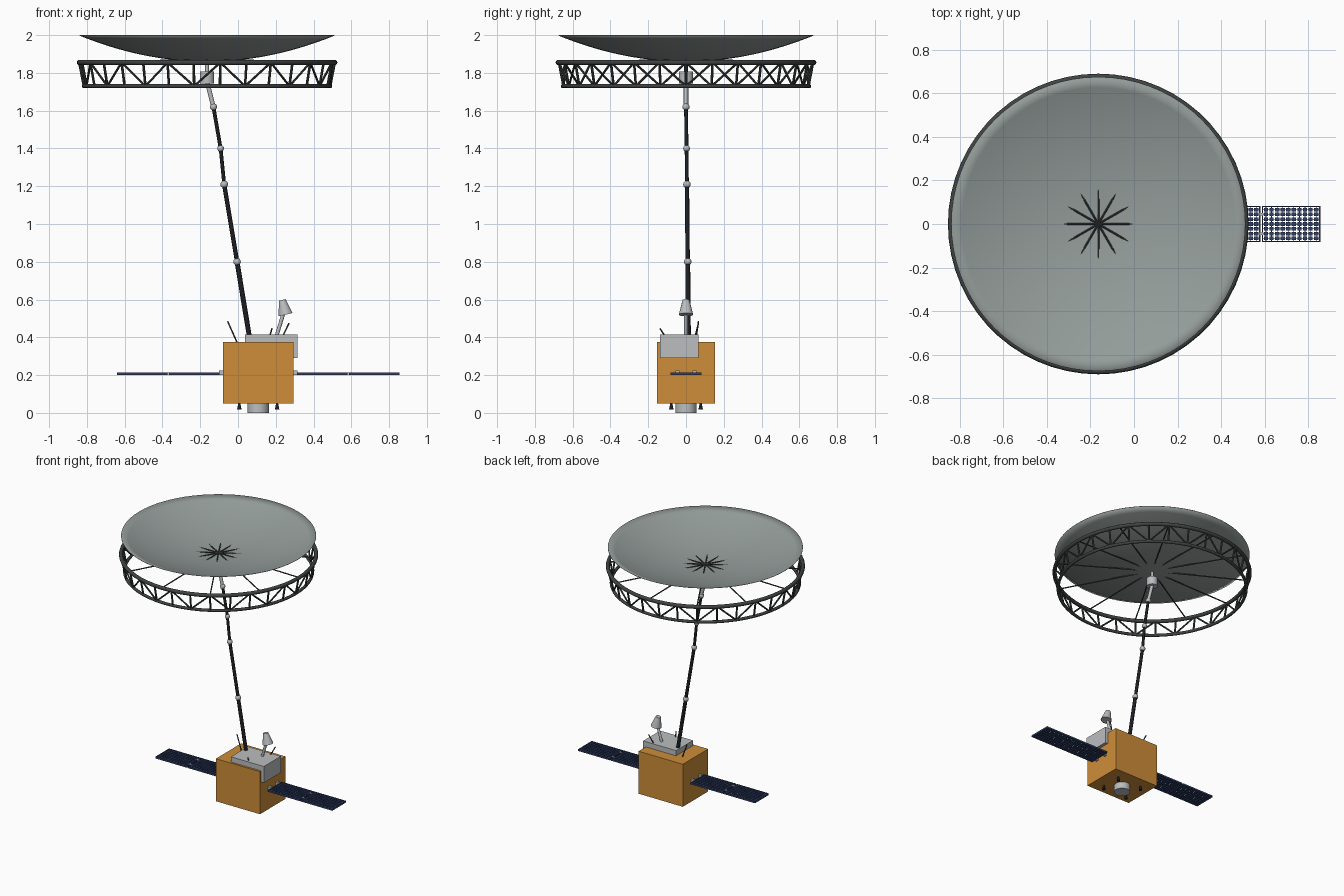
import bpy, bmesh, math
from mathutils import Vector, Matrix

if "Cube" in bpy.data.objects:
    bpy.data.objects.remove(bpy.data.objects["Cube"])

CX = 0.107      # bus centre x
DX = -0.164     # reflector centre x


def material(name, rgb):
    m = bpy.data.materials.new(name)
    m.diffuse_color = (*rgb, 1)
    m.use_nodes = True
    m.node_tree.nodes["Principled BSDF"].inputs["Base Color"].default_value = m.diffuse_color
    return m


GOLD = material("gold_foil", (0.62, 0.27, 0.04))
CARBON = material("carbon", (0.05, 0.056, 0.055))
BLACK = material("black", (0.012, 0.013, 0.016))
MESH = material("reflector_mesh", (0.30, 0.34, 0.33))
BLUE = material("solar_blue", (0.03, 0.05, 0.14))
METAL = material("metal", (0.5, 0.51, 0.53))


def box(bm, lo, hi):
    lo, hi = Vector(lo), Vector(hi)
    mat = Matrix.Translation((lo + hi) / 2) @ Matrix.Diagonal((*(hi - lo), 1))
    bmesh.ops.create_cube(bm, size=1, matrix=mat)


def rod(bm, a, b, r1, r2=None, seg=8):
    a, b = Vector(a), Vector(b)
    d = b - a
    mat = Matrix.Translation((a + b) / 2) @ d.to_track_quat('Z', 'Y').to_matrix().to_4x4()
    bmesh.ops.create_cone(bm, cap_ends=True, segments=seg, radius1=r1,
                          radius2=r1 if r2 is None else r2, depth=d.length, matrix=mat)


def ball(bm, p, r):
    bmesh.ops.create_uvsphere(bm, u_segments=16, v_segments=10, radius=r,
                              matrix=Matrix.Translation(p))


def finish(name, bm, mat, smooth=True):
    me = bpy.data.meshes.new(name)
    bm.to_mesh(me)
    bm.free()
    me.materials.append(mat)
    ob = bpy.data.objects.new(name, me)
    bpy.context.collection.objects.link(ob)
    if smooth:
        bpy.ops.object.select_all(action='DESELECT')
        ob.select_set(True)
        bpy.context.view_layer.objects.active = ob
        bpy.ops.object.shade_smooth_by_angle(angle=math.radians(35))
    return ob


def polar(r, ang, z):
    return Vector((DX + r * math.cos(ang), r * math.sin(ang), z))


# Bus body
bm = bmesh.new()
box(bm, (-0.08, -0.153, 0.05), (0.293, 0.153, 0.375))
finish("bus_body", bm, GOLD, False)

# L-shaped instrument deck: top slab and hanging side plate
bm = bmesh.new()
prof = [(0.037, 0.375), (0.293, 0.375), (0.293, 0.29), (0.315, 0.29), (0.315, 0.415), (0.037, 0.415)]
face = bm.faces.new([bm.verts.new((x, -0.138, z)) for x, z in prof])
ext = bmesh.ops.extrude_face_region(bm, geom=[face])
bmesh.ops.translate(bm, vec=(0, 0.205, 0),
                    verts=[v for v in ext['geom'] if isinstance(v, bmesh.types.BMVert)])
bmesh.ops.recalc_face_normals(bm, faces=bm.faces)
finish("instrument_deck", bm, METAL, False)

# Adapter ring and four thrusters underneath
bm = bmesh.new()
rod(bm, (CX, 0, 0), (CX, 0, 0.055), 0.056, seg=32)
finish("launch_adapter", bm, METAL)
bm = bmesh.new()
for sx in (-1, 1):
    for sy in (-1, 1):
        rod(bm, (CX + sx * 0.1, sy * 0.078, 0.018), (CX + sx * 0.1, sy * 0.078, 0.052), 0.012, 0.005, 12)
finish("thrusters", bm, BLACK)

# Feed horn on its strut
bm = bmesh.new()
rod(bm, (0.205, 0, 0.41), (0.243, 0, 0.535), 0.010, seg=12)
rod(bm, (0.252, 0, 0.52), (0.234, 0, 0.598), 0.038, 0.018, 24)
finish("feed_horn", bm, METAL)

# Whip antennas
bm = bmesh.new()
for a, b in [((-0.005, 0.05, 0.373), (-0.055, 0.066, 0.485)),
             ((0.24, 0.05, 0.412), (0.27, 0.066, 0.475)),
             ((0.17, -0.115, 0.412), (0.18, -0.138, 0.447))]:
    rod(bm, a, b, 0.004)
finish("whip_antennas", bm, CARBON)

# Solar wings: two open cell panels on each side
COLS, ROWS, W, H = 10, 7, 0.268, 0.083
for side, s in (("right", 1), ("left", -1)):
    bm = bmesh.new()

    def slab(x0, x1, y0, y1, z0=0.203, z1=0.211):
        xs = sorted((CX + s * x0, CX + s * x1))
        box(bm, (xs[0], y0, z0), (xs[1], y1, z1))

    for x0 in (0.205, 0.480):
        x1 = x0 + W
        f = 0.006
        for y in (-H, H - f):
            slab(x0, x1, y, y + f, 0.2, 0.213)
        for x in (x0, x1 - f):
            slab(x, x + f, -H, H, 0.2, 0.213)
        px, py = (W - 2 * f) / COLS, 2 * (H - f) / ROWS
        for i in range(COLS):
            xc = x0 + f + (i + 0.5) * px
            slab(xc - 0.0015, xc + 0.0015, -H, H, 0.204, 0.208)
            for j in range(ROWS):
                yc = -H + f + (j + 0.5) * py
                slab(xc - px * 0.38, xc + px * 0.38, yc - py * 0.37, yc + py * 0.37)
        for j in range(ROWS):
            yc = -H + f + (j + 0.5) * py
            slab(x0, x1, yc - 0.0015, yc + 0.0015, 0.204, 0.208)
    finish(side + "_solar_wing", bm, BLUE, False)

    # Wing hinges at the root and mid-span
    bm = bmesh.new()
    for y in (-0.045, 0.045):
        slab(0.184, 0.208, y - 0.01, y + 0.01, 0.2, 0.224)
        slab(0.466, 0.487, y - 0.006, y + 0.006, 0.203, 0.215)
    finish(side + "_wing_hinges", bm, METAL, False)

# Folding boom with ball joints
joints = [Vector(p) for p in ((0.065, 0.013, 0.375), (-0.005, 0.009, 0.80), (-0.073, 0.005, 1.21),
                              (-0.092, 0.003, 1.40), (-0.13, 0.0, 1.62))]
bm = bmesh.new()
for a, b, r in zip(joints, joints[1:], (0.013, 0.0115, 0.010, 0.010)):
    rod(bm, a, b, r, seg=12)
finish("boom", bm, BLACK)
bm = bmesh.new()
for p, r in zip(joints[1:], (0.02, 0.02, 0.018, 0.019)):
    ball(bm, p, r)
rod(bm, joints[-1], (DX, 0, 1.755), 0.012, seg=12)
finish("boom_joints", bm, METAL)

# Reflector hub
bm = bmesh.new()
rod(bm, (DX, 0, 1.745), (DX, 0, 1.807), 0.038, seg=24)
rod(bm, (DX, 0, 1.80), (DX, 0, 1.862), 0.010, seg=12)
finish("reflector_hub", bm, METAL)

# Ring truss: two hoops, posts and alternating diagonals
BAYS, R1, Z1, R0, Z0 = 30, 0.676, 1.855, 0.652, 1.73
for name, r, z, t in (("upper_hoop", R1, Z1, 0.014), ("lower_hoop", R0, Z0, 0.011)):
    bpy.ops.mesh.primitive_torus_add(location=(DX, 0, z), major_radius=r, minor_radius=t,
                                     major_segments=BAYS * 2, minor_segments=10)
    ob = bpy.context.object
    ob.name = name
    ob.data.materials.append(CARBON)
    bpy.ops.object.shade_smooth_by_angle(angle=math.radians(40))
bm = bmesh.new()
step = 2 * math.pi / BAYS
for i in range(BAYS):
    a, b = i * step, (i + 1) * step
    rod(bm, polar(R0, a, Z0), polar(R1, a, Z1), 0.007)
    if i % 2:
        a, b = b, a
    rod(bm, polar(R0, a, Z0), polar(R1, b, Z1), 0.006)
finish("truss_bars", bm, CARBON)

# Twelve radial ribs that break through the dish near its centre
bm = bmesh.new()
for i in range(12):
    a = i * math.pi / 6
    rod(bm, polar(0.0, a, 1.868), polar(R1, a, 1.860), 0.0045)
finish("reflector_ribs", bm, CARBON)

# Parabolic reflector: spun profile
RD, ZB = 0.675, 1.861
bm = bmesh.new()
N = 14
pts = [bm.verts.new((RD * k / N, 0, ZB + (1.999 - ZB) * (k / N) ** 2)) for k in range(N + 1)]
edges = [bm.edges.new(e) for e in zip(pts, pts[1:])]
bmesh.ops.spin(bm, geom=pts + edges, cent=(0, 0, 0), axis=(0, 0, 1), angle=2 * math.pi, steps=72)
bmesh.ops.remove_doubles(bm, verts=bm.verts, dist=0.0005)
bmesh.ops.translate(bm, verts=bm.verts, vec=(DX, 0, 0))
bmesh.ops.recalc_face_normals(bm, faces=bm.faces)
if sum(f.normal.z for f in bm.faces) < 0:
    bmesh.ops.reverse_faces(bm, faces=bm.faces)
dish = finish("reflector_dish", bm, MESH)
shell = dish.modifiers.new("thickness", 'SOLIDIFY')
shell.thickness = 0.003
shell.offset = 0
